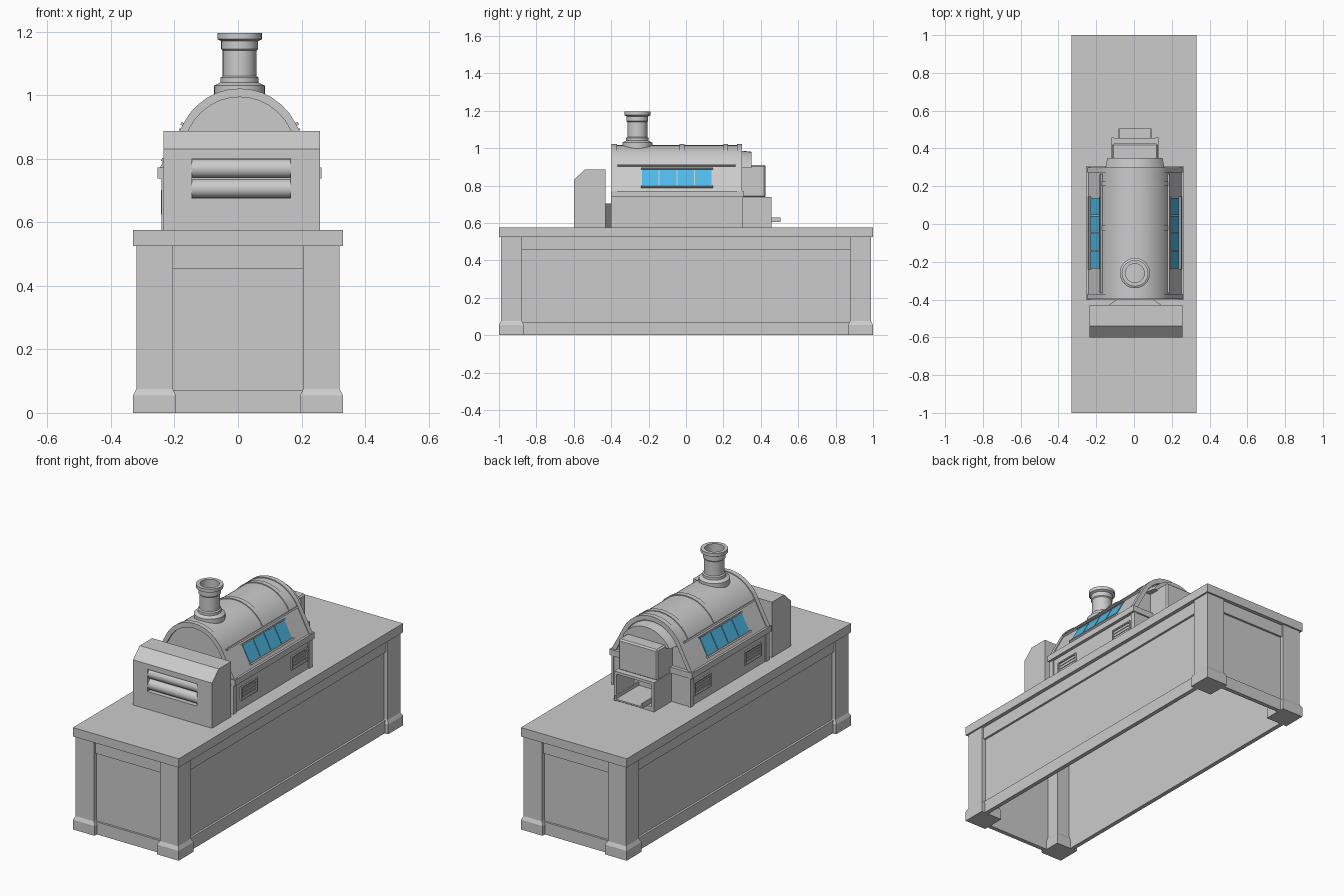
import bpy, bmesh, math
from mathutils import Vector

if "Cube" in bpy.data.objects:
    bpy.data.objects.remove(bpy.data.objects["Cube"], do_unlink=True)


def material(name, rgb):
    m = bpy.data.materials.new(name)
    m.use_nodes = True
    m.diffuse_color = (*rgb, 1)
    m.node_tree.nodes["Principled BSDF"].inputs["Base Color"].default_value = (*rgb, 1)
    return m


GREY = material("plain grey", (0.6, 0.6, 0.6))
BLUE = material("window blue", (0.08, 0.5, 0.83))
CX = 0.005  # machine centre line


def finish(name, bm, mat=GREY, smooth=False):
    bmesh.ops.recalc_face_normals(bm, faces=bm.faces)
    me = bpy.data.meshes.new(name)
    bm.to_mesh(me)
    bm.free()
    me.materials.append(mat)
    ob = bpy.data.objects.new(name, me)
    bpy.context.collection.objects.link(ob)
    if smooth:
        bpy.ops.object.select_all(action="DESELECT")
        ob.select_set(True)
        bpy.context.view_layer.objects.active = ob
        bpy.ops.object.shade_smooth_by_angle(angle=math.radians(30))
    return ob


def add_box(bm, x, y, z):
    verts = bmesh.ops.create_cube(bm, size=1)["verts"]
    for v in verts:
        v.co = Vector([(r[0] + r[1]) / 2 + c * (r[1] - r[0]) for r, c in zip((x, y, z), v.co)])


def boxes(name, specs, mat=GREY):
    bm = bmesh.new()
    for s in specs:
        add_box(bm, *s)
    return finish(name, bm, mat)


def loft(name, rings, mat=GREY, smooth=False):
    """Skin a list of equal-length closed rings and cap the ends."""
    bm = bmesh.new()
    rows = [[bm.verts.new(p) for p in ring] for ring in rings]
    n = len(rows[0])
    for a, b in zip(rows, rows[1:]):
        for i in range(n):
            bm.faces.new((a[i], a[(i + 1) % n], b[(i + 1) % n], b[i]))
    bm.faces.new(rows[0])
    bm.faces.new(rows[-1])
    return finish(name, bm, mat, smooth)


def lathe(name, profile, loc, closed=False):
    bm = bmesh.new()
    vs = [bm.verts.new((r, 0, z)) for r, z in profile]
    es = [bm.edges.new(p) for p in zip(vs, vs[1:])]
    if closed:
        es.append(bm.edges.new((vs[-1], vs[0])))
    bmesh.ops.spin(bm, geom=vs + es, axis=(0, 0, 1), cent=(0, 0, 0), angle=math.tau, steps=32)
    bmesh.ops.remove_doubles(bm, verts=bm.verts, dist=1e-4)
    ob = finish(name, bm, smooth=True)
    ob.location = loc
    return ob


# Counter: top slab, flared corner posts, inset panels with rails
boxes("counter_top", [((-.33, .33), (-1, 1), (.525, .575))])


def post_ring(sx, sy, grow, z):
    x0, x1, y0, y1 = .205 - grow, .32 + grow, .877 - grow, .99 + grow
    return [(sx * x, sy * y, z) for x, y in ((x0, y0), (x1, y0), (x1, y1), (x0, y1))]


for sx, side in ((1, "left"), (-1, "right")):
    for sy, end in ((-1, "front"), (1, "back")):
        loft(f"{end}_{side}_post", [post_ring(sx, sy, g, z) for g, z in
                                    ((.01, 0), (.01, .055), (0, .075), (0, .525))])

for s, a, b in ((1, "left", "back"), (-1, "right", "front")):
    for name, zr, out in (("panel", (.05, .47), 0), ("top_rail", (.455, .525), .012),
                          ("bottom_rail", (0, .07), .012)):
        xs = sorted((s * .285, s * (.297 + out)))
        ys = sorted((s * .955, s * (.967 + out)))
        boxes(f"{a}_{name}", [(xs, (-.89, .89), zr)])
        boxes(f"{b}_{name}", [((-.22, .22), ys, zr)])

# Machine base with belt trim
boxes("machine_base", [((CX - .24, CX + .24), (-.395, .3), (.575, .76))])
boxes("belt_trim", [((CX - .258, CX + .258), (-.402, .308), (.738, .772))])
boxes("base_corner_strips", [((CX + s * .24 - .006, CX + s * .24 + .006), (y, y + .03), (.575, .74))
                             for s in (1, -1) for y in (-.4, .275)])

# Arched upper body: slanted walls running into a smooth vault
HALF = [(.172, .91), (.155, .938), (.13, .965), (.1, .988), (.068, 1.004), (.034, 1.013)]
VAULT = HALF + [(0, 1.016)] + [(-x, z) for x, z in reversed(HALF)]
SECTION = [(.246, .772)] + VAULT + [(-.246, .772)]


def ring(points, y, scale=1, lift=0):
    return [(CX + x * scale, y, z + lift) for x, z in points]


loft("upper_body", [ring(SECTION, -.385), ring(SECTION, .288)], smooth=True)


def band(name, points, y0, y1, grow, inset):
    """Raised hoop following the section."""
    def scaled(k):
        return [(x * k, .77 + (z - .77) * k) for x, z in points]
    loop = scaled(1 + grow) + list(reversed(scaled(1 - inset)))
    bm = bmesh.new()
    rows = [[bm.verts.new(p) for p in ring(loop, y)] for y in (y0, y1)]
    n, m = len(loop), len(points)
    for i in range(n):
        bm.faces.new((rows[0][i], rows[0][(i + 1) % n], rows[1][(i + 1) % n], rows[1][i]))
    for r in rows:
        for i in range(m - 1):
            bm.faces.new((r[i], r[i + 1], r[n - 2 - i], r[n - 1 - i]))
    finish(name, bm, smooth=True)


band("front_hoop", SECTION, -.397, -.37, .02, .09)
band("back_hoop", SECTION, .272, .299, .02, .09)
band("middle_hoop", VAULT, -.035, -.008, .02, .05)
band("rear_hoop", VAULT, .2, .225, .02, .05)

# Side ledges, window frames, panes and louvred vents
SLOPE = Vector((.172 - .246, 0, .91 - .772)).normalized()
OUT = Vector((SLOPE.z, 0, -SLOPE.x))


def wall_plate(name, s, y0, y1, z0, z1, t0, t1, mat=GREY):
    """Thin plate lying on a slanted wall."""
    def at(z, t):
        p = Vector((.246, 0, .772)) + SLOPE * ((z - .772) / SLOPE.z) + OUT * t
        return CX + s * p.x, p.z
    corners = [at(z0, t0), at(z1, t0), at(z1, t1), at(z0, t1)]
    loft(name, [[(x, y, z) for x, z in corners] for y in (y0, y1)], mat)


for s, side in ((1, "left"), (-1, "right")):
    wall_plate(f"{side}_gutter", s, -.365, .265, .902, .91, -.005, .012)
    wall_plate(f"{side}_window_sill", s, -.24, .145, .788, .797, -.002, .012)
    wall_plate(f"{side}_window_head", s, -.24, .145, .887, .892, -.002, .008)
    for i in range(4):
        y = -.235 + i * .0945
        wall_plate(f"{side}_pane_{i + 1}", s, y, y + .089, .8, .885, -.002, .004, BLUE)
    for end, y in (("front", -.33), ("back", .12)):
        x0, x1 = CX + s * .235, CX + s * .248
        xr, xi = sorted((x0, x1)), sorted((x0, x1 - s * .004))
        frame = [(xr, (y, y + .145), (.625, .632)), (xr, (y, y + .145), (.695, .702)),
                 (xr, (y, y + .008), (.625, .702)), (xr, (y + .137, y + .145), (.625, .702))]
        slats = [(xi, (y, y + .145), (.642 + k * .018, .65 + k * .018)) for k in range(3)]
        boxes(f"{side}_{end}_vent", frame + slats)

# Chimney: hollow turned pipe on a flared foot
lathe("chimney", [(.08, .985), (.08, 1.03), (.06, 1.04), (.06, 1.055), (.053, 1.06), (.053, 1.14),
                  (.058, 1.145), (.058, 1.17), (.07, 1.176), (.07, 1.195), (.05, 1.195), (.05, 1.0)],
      (CX, -.26, 0), closed=True)

# Front feed box with sloped brow, roller opening and neck
BX0, BX1 = -.235, .258
BROW = [(-.6, .575), (-.6, .83), (-.54, .887), (-.43, .887), (-.43, .575)]
feed = loft("feed_box", [[(x, y, z) for y, z in BROW] for x in (BX0, BX1)])
cutter = boxes("feed_opening_cutter", [((-.145, .165), (-.65, -.53), (.675, .8))])
cutter.hide_render = True
cutter.hide_set(True)
cut = feed.modifiers.new("opening", "BOOLEAN")
cut.object = cutter
cut.operation = "DIFFERENCE"
cut.solver = "EXACT"
for name, z in (("lower_roller", .706), ("upper_roller", .769)):
    bm = bmesh.new()
    bmesh.ops.create_cone(bm, cap_ends=True, segments=32, radius1=.03, radius2=.03, depth=.31)
    roller = finish(name, bm, smooth=True)
    roller.rotation_euler.y = math.pi / 2
    roller.location = (.01, -.568, z)
loft("feed_neck", [[(CX + x * h, y, z) for x, z in ((-1, .575), (1, .575), (1, .705), (-1, .705))]
                   for h, y in ((.15, -.435), (.08, -.39))])

# Back: arched cap, hopper, open outlet and tray
loft("back_cap", [ring([(x * k, .895 + (z - .91) * k * .95) for x, z in VAULT], y)
                  for k, y in ((.92, .285), (.85, .35))], smooth=True)
hopper = boxes("hopper", [((CX - .122, CX + .122), (.28, .425), (.735, .91))])
bev = hopper.modifiers.new("soft_edges", "BEVEL")
bev.width = .008
boxes("outlet_box", [((CX - .125, CX - .11), (.29, .457), (.575, .74)),
                     ((CX + .11, CX + .125), (.29, .457), (.575, .74)),
                     ((CX - .115, CX + .115), (.29, .455), (.725, .74)),
                     ((CX - .115, CX + .115), (.29, .455), (.575, .6))])
boxes("outlet_tray", [((CX - .087, CX + .087), (.3, .505), (.604, .612)),
                      ((CX - .087, CX - .079), (.3, .505), (.604, .63)),
                      ((CX + .079, CX + .087), (.3, .505), (.604, .63))])
